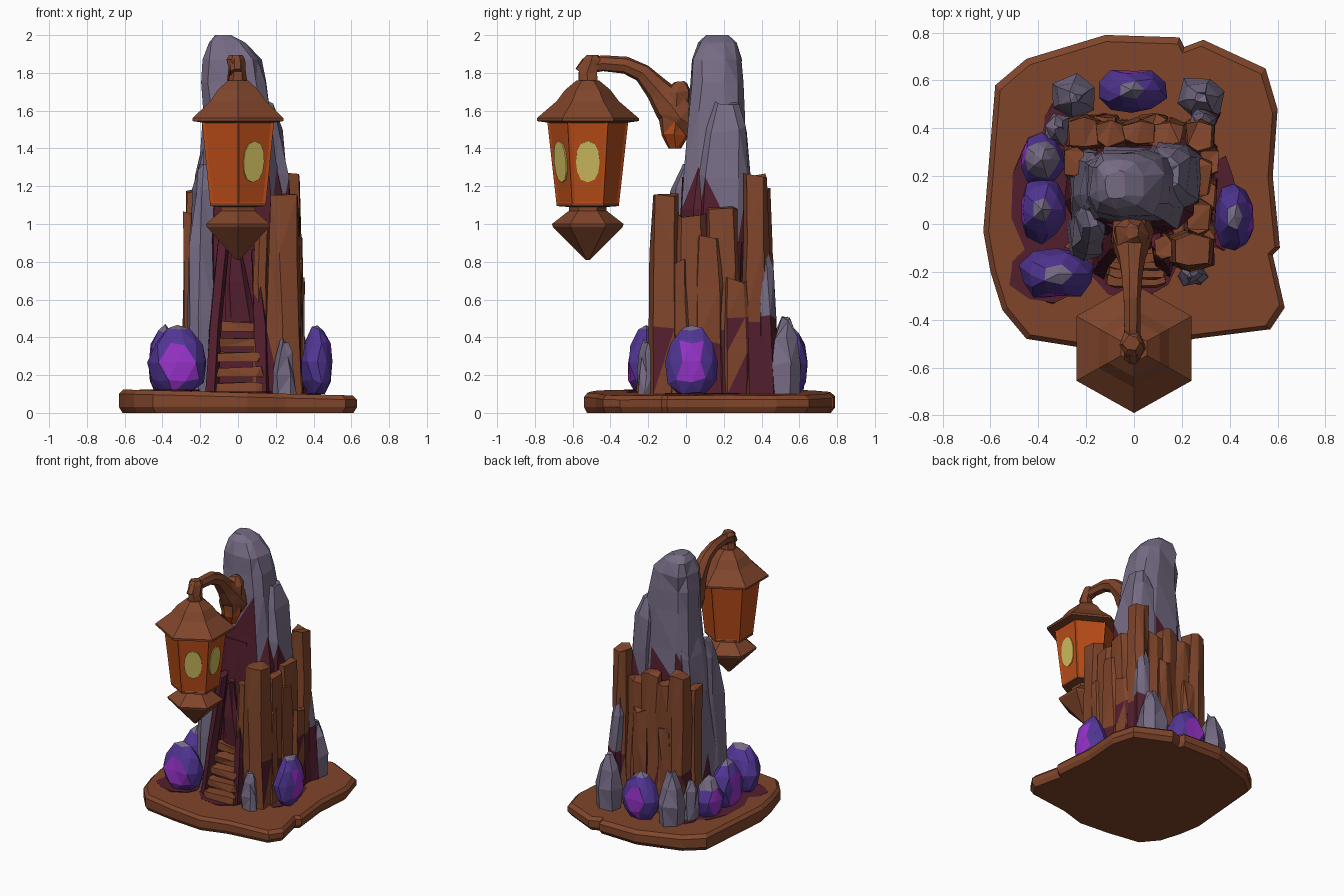
import bpy, bmesh, math, random
from mathutils import Vector

if "Cube" in bpy.data.objects:
    bpy.data.objects.remove(bpy.data.objects["Cube"])
rng = random.Random(7)

def material(name, r, g, b):
    m = bpy.data.materials.new(name)
    m.diffuse_color = tuple((c / 255) ** 2.2 for c in (r, g, b)) + (1,)
    m.use_nodes = True
    m.node_tree.nodes["Principled BSDF"].inputs["Base Color"].default_value = m.diffuse_color
    return m

BROWN = material("brown_wood", 127, 71, 47)
MAROON = material("dark_maroon", 84, 36, 50)
GREY = material("grey_stone", 117, 107, 131)
PURPLE = material("deep_purple", 82, 56, 146)
VIOLET = material("bright_violet", 150, 54, 200)
ORANGE = material("orange_glass", 182, 77, 30)
YELLOW = material("yellow_glow", 204, 186, 94)

def finish(name, bm, mats, rule=None):
    bmesh.ops.recalc_face_normals(bm, faces=bm.faces)
    bm.normal_update()
    if rule:
        for f in bm.faces:
            f.material_index = rule(f.calc_center_median(), f.normal)
    me = bpy.data.meshes.new(name)
    bm.to_mesh(me)
    bm.free()
    for m in mats:
        me.materials.append(m)
    ob = bpy.data.objects.new(name, me)
    bpy.context.collection.objects.link(ob)
    return ob

def skin(name, rings, mats, rule=None, tri=True, inset=0):
    """Join rings of points into a closed solid."""
    bm = bmesh.new()
    vs = [[bm.verts.new(p) for p in r] for r in rings]
    n = len(rings[0])
    sides = []
    for a, b in zip(vs, vs[1:]):
        for i in range(n):
            j = (i + 1) % n
            sides.append(bm.faces.new((a[i], a[j], b[j], b[i])))
    bm.faces.new(vs[0])
    bm.faces.new(vs[-1])
    bmesh.ops.recalc_face_normals(bm, faces=bm.faces)
    if inset:
        bmesh.ops.inset_individual(bm, faces=sides, thickness=inset, depth=-0.006)
    if tri:
        bmesh.ops.triangulate(bm, faces=bm.faces)
    return finish(name, bm, mats, rule)

def loft(name, rows, n, mats, jit=0.0, zjit=0.0, p=1.0, phase=0.0, rule=None, **kw):
    """rows: (z, cx, cy, rx, ry); p below 1 gives a boxier section."""
    rings = []
    for k, (z, cx, cy, rx, ry) in enumerate(rows):
        ring = []
        for i in range(n):
            a = phase + math.tau * i / n
            c, s = math.cos(a), math.sin(a)
            x = math.copysign(abs(c) ** p, c) * rx + rng.uniform(-jit, jit)
            y = math.copysign(abs(s) ** p, s) * ry + rng.uniform(-jit, jit)
            dz = rng.uniform(-zjit, zjit) if 0 < k else 0
            ring.append((cx + x, cy + y, z + dz))
        rings.append(ring)
    return skin(name, rings, mats, rule, **kw)

# ground slab with a chipped outline
outline = [(-.58, .58), (-.45, .69), (-.12, .79), (.19, .78), (.21, .74), (.29, .77), (.55, .65),
           (.6, .48), (.58, .2), (.61, -.1), (.58, -.13), (.63, -.35), (.57, -.44), (.25, -.48),
           (.05, -.54), (-.2, -.52), (-.26, -.51), (-.45, -.48), (-.55, -.36), (-.6, -.2), (-.63, -.03)]
skin("ground_slab", [[(x * s, y * s, z - (.025 * x if z > .05 else 0)) for x, y in outline]
                     for z, s in ((0, .97), (.03, 1), (.085, 1), (.108, .965))], [BROWN])

# maroon stains lying on the slab
for i, (x, y, rx, ry) in enumerate([(-.36, -.2, .16, .13), (-.37, .12, .14, .27), (.0, -.14, .2, .17),
                                    (.36, .08, .07, .2), (-.3, .42, .09, .1)]):
    z = .107 - .025 * x
    loft(f"slab_stain_{i}", [(z, x, y, rx, ry), (z + .007, x, y, rx, ry)], 9, [MAROON], .012)

# main standing stone
def stone_rule(c, n):
    return 1 if c.z < 1.2 or (n.y < -.6 and c.z < 1.5 and c.x < .1) else 0

loft("standing_stone", [(.1, -.02, .12, .25, .17), (.6, -.01, .13, .24, .17), (1.08, .02, .15, .24, .18),
     (1.3, .01, .155, .22, .17), (1.6, -.005, .16, .185, .15), (1.75, -.015, .16, .175, .145),
     (1.87, -.03, .165, .155, .135), (1.96, -.06, .17, .1, .11), (2.0, -.08, .16, .04, .06)],
     10, [GREY, MAROON], .012, 0, .65, .2, stone_rule)
# side stones leaning on it
loft("right_shoulder_stone", [(.9, .17, .2, .13, .16), (1.25, .17, .21, .1, .14), (1.5, .15, .22, .08, .11),
     (1.64, .14, .22, .05, .07)], 7, [GREY, MAROON], .015, .02, .7, .3, lambda c, n: int(c.z < 1.1))
loft("left_front_stone", [(.1, -.2, -.05, .075, .11), (.5, -.2, -.04, .075, .11), (.9, -.19, -.02, .07, .1),
     (1.18, -.18, 0, .055, .08), (1.3, -.18, .03, .03, .05)], 7, [GREY, MAROON], .012, .02, .65, .2,
     lambda c, n: int(n.x > .5 and c.z < 1))
loft("left_side_stone", [(.1, -.2, .16, .085, .17), (.5, -.2, .16, .075, .16), (.95, -.18, .16, .07, .15),
     (1.25, -.16, .16, .06, .13), (1.5, -.13, .16, .03, .08)], 8, [GREY, MAROON], .012, .02, .65, .2,
     lambda c, n: int(c.z < .3))
loft("back_corner_stone", [(.1, .3, .44, .06, .06), (.5, .29, .43, .05, .05), (.78, .28, .42, .045, .04),
     (.9, .27, .41, .02, .02)], 6, [GREY, MAROON], .01, .02, .8, .2, lambda c, n: int(c.z < .45))

# timber planks around the right, back and rear left
planks = [(.24, -.11, .09, .085, 1.16), (.27, .03, .06, .09, 1.05), (.27, .19, .06, .1, 1.09),
          (.27, .37, .065, .075, 1.26), (.3, .12, .045, .08, .93), (.315, .27, .04, .07, .7),
          (.3, -.03, .04, .05, .8), (.14, .37, .08, .07, 1.06), (.02, .38, .08, .06, 1.14),
          (-.1, .38, .08, .06, 1.08), (-.21, .38, .075, .075, 1.18), (.08, .42, .06, .04, .85),
          (-.12, .42, .06, .04, .75), (-.25, .26, .04, .08, 1.05), (.12, -.1, .04, .06, .98)]
for i, (x, y, rx, ry, h) in enumerate(planks):
    loft(f"timber_plank_{i}", [(.1, x, y, rx * 1.1, ry * 1.1), (.1 + h * .3, x, y, rx, ry),
         (h * .72, x, y, rx * .95, ry * .95), (h, x, y, rx * .85, ry * .85)], 6, [BROWN, MAROON],
         .01, .018, .55, .5, lambda c, n: int(c.z < .45 and rng.random() < .25))

# doorway recess, slanted jambs and steps
loft("doorway_back", [(.1, 0, 0, .15, .06), (.7, 0, .0, .13, .06), (1.25, -.02, .02, .11, .05)],
     8, [MAROON], .012, 0, .6, .4)
for nm, x0, x1, h in (("left", -.14, -.07, 1.0), ("right", .14, .09, .85)):
    loft(f"{nm}_jamb", [(.1, x0, -.16, .035, .07), (.45, (x0 * 2 + x1) / 3, -.13, .035, .06),
         (h, x1, -.07, .03, .04)], 5, [MAROON], .01, .02, .8)
loft("door_lintel", [(.48, .02, -.08, .08, .03), (.7, .0, -.08, .06, .035), (.95, -.02, -.06, .025, .03)],
     6, [MAROON], .01, .01, .7)
for i in range(5):
    y, z = -.22 + .035 * i, .11 + .08 * i
    loft(f"step_{i}", [(z, .01, y, .125, .045), (z + .05, .01, y, .12, .045)], 8, [BROWN], .008, .008, .4, .39)

# crystals: violet heart facing outward, stone grey tip
def crystal(name, x, y, rx, ry, h, out, grey_cut=.86):
    bm = bmesh.new()
    bmesh.ops.create_icosphere(bm, subdivisions=2, radius=1)
    o = Vector((out[0], out[1], -.15)).normalized()
    kinds = {}
    for f in bm.faces:
        d = f.calc_center_median().normalized()
        kinds[f.index] = 1 if d.dot(o) > .83 else 2 if d.z > grey_cut else 0
        f.material_index = kinds[f.index]
    for v in bm.verts:
        d = v.co.dot(o)
        if d > .84:                       # flatten the heart
            v.co -= o * (d - .84)
        v.co *= rng.uniform(.9, 1.06)
        t = 1 - .3 * max(v.co.z, 0)
        v.co = Vector((x + v.co.x * rx * t, y + v.co.y * ry * t, max(.1, .1 + h * (.45 + .55 * v.co.z))))
    finish(name, bm, [PURPLE, VIOLET, GREY])

crystal("front_left_crystal", -.32, -.21, .165, .115, .37, (.1, -1))
crystal("left_crystal", -.385, .06, .11, .14, .36, (-1, 0))
crystal("rear_left_crystal", -.385, .27, .1, .11, .32, (-1, .3), .6)
crystal("right_crystal", .42, .03, .09, .15, .38, (1, 0))
crystal("back_crystal", -.01, .56, .15, .105, .36, (0, 1))

# small grey rocks
for nm, x, y, rx, ry, h in (("back_left", -.25, .53, .1, .09, .4), ("back_right", .28, .53, .11, .09, .4),
                            ("front_right", .245, -.21, .06, .05, .28), ("rear_left", -.32, .4, .06, .07, .3)):
    loft(f"{nm}_rock", [(.1, x, y, rx * .9, ry * .9), (.1 + h * .4, x, y, rx, ry),
         (.1 + h * .75, x, y, rx * .7, ry * .7), (.1 + h, x, y, rx * .25, ry * .25)],
         6, [GREY], .012, .015, .9, rng.random())

# hanging lantern, six-sided with a corner to the front
LY, PH = -.52, math.pi / 2
def lathe(name, prof, mat, **kw):
    return loft(name, [(z, 0, LY, r * 1.03, r) for z, r in prof], 6, [mat], phase=PH, **kw)

lathe("lantern_roof", [(1.535, .2), (1.545, .27), (1.56, .27), (1.65, .165), (1.71, .12), (1.76, .06)], BROWN)
lathe("lantern_glass", [(1.1, .165), (1.55, .215)], ORANGE, tri=False, inset=.022)
lathe("lantern_foot", [(.81, .012), (.985, .185), (1.0, .19), (1.07, .1), (1.09, .1), (1.095, .165), (1.11, .165)], BROWN)
loft("lantern_cap", [(1.72, 0, LY, .06, .06), (1.8, 0, LY, .045, .05), (1.87, -.01, LY + .02, .05, .055),
     (1.895, -.01, LY + .02, .035, .035)], 6, [BROWN], .006, 0)

# glowing ovals on two panes
for nm, deg in (("side", 0), ("front", -60)):
    a = math.radians(deg)
    out = Vector((math.cos(a), math.sin(a), -.096)).normalized()
    u = Vector((-math.sin(a), math.cos(a), 0))
    w = out.cross(u)
    c = Vector((0, LY, 1.33)) + Vector((math.cos(a), math.sin(a), 0)) * .166
    rings = [[c + out * d + u * .063 * math.copysign(abs(math.cos(t)) ** .8, math.cos(t)) + w * .11 * math.sin(t)
              for t in (math.tau * i / 12 for i in range(12))] for d in (-.004, .004)]
    skin(f"{nm}_pane_glow", rings, [YELLOW])

# curved wooden arm, with an orange lit underside on its root
path = [(.06, 1.5, .07), (-.03, 1.56, .105), (-.08, 1.63, .1), (-.15, 1.71, .068), (-.23, 1.8, .052),
        (-.32, 1.84, .045), (-.44, 1.85, .042), (-.53, 1.835, .045), (-.555, 1.8, .04)]
rings = []
for i, (y, z, r) in enumerate(path):
    a, b = path[max(i - 1, 0)], path[min(i + 1, len(path) - 1)]
    t = Vector((0, b[0] - a[0], b[1] - a[1])).normalized()
    side, up = Vector((1, 0, 0)), Vector((1, 0, 0)).cross(t)
    rings.append([Vector((-.01, y, z)) + (side * math.cos(q) * .85 + up * math.sin(q)) * r * rng.uniform(.93, 1.07)
                  for q in (math.tau * k / 7 for k in range(7))])
skin("lantern_arm", rings, [BROWN])
loft("arm_root", [(1.4, -.01, -.06, .03, .03), (1.47, -.01, -.06, .07, .075), (1.55, -.01, -.06, .085, .09),
     (1.7, -.01, -.05, .07, .075), (1.75, -.01, -.03, .03, .03)], 7, [BROWN, ORANGE], .008, .008,
     rule=lambda c, n: int(c.z < 1.52))
